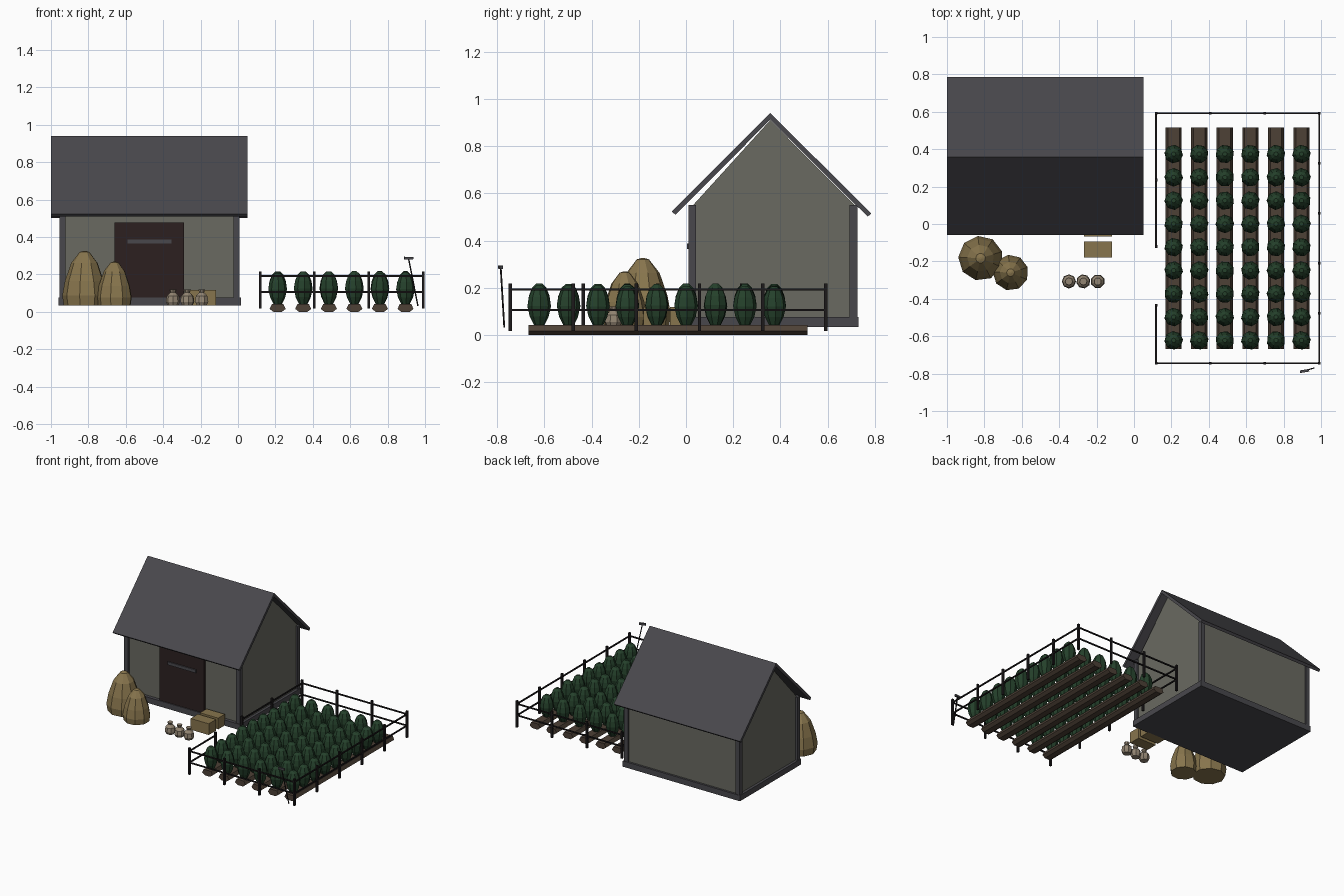
import bpy, bmesh, math, random
from mathutils import Vector, Matrix

if "Cube" in bpy.data.objects:
    bpy.data.objects.remove(bpy.data.objects["Cube"])

random.seed(4)


def material(name, rgb):
    m = bpy.data.materials.new(name)
    m.diffuse_color = (*rgb, 1)
    m.use_nodes = True
    m.node_tree.nodes["Principled BSDF"].inputs["Base Color"].default_value = m.diffuse_color
    return m


SLATE = material("slate grey", (0.066, 0.064, 0.073))
WALL = material("plaster grey", (0.142, 0.144, 0.120))
DOOR = material("dark red brown", (0.025, 0.0145, 0.0145))
HAY = material("straw", (0.245, 0.178, 0.074))
SACK = material("sackcloth", (0.29, 0.235, 0.17))
SOIL = material("soil brown", (0.074, 0.052, 0.037))
LEAF = material("dark green", (0.018, 0.052, 0.024))
IRON = material("near black", (0.012, 0.010, 0.011))


def finish(name, bm, mat):
    bmesh.ops.recalc_face_normals(bm, faces=bm.faces)
    me = bpy.data.meshes.new(name)
    bm.to_mesh(me)
    bm.free()
    me.materials.append(mat)
    ob = bpy.data.objects.new(name, me)
    bpy.context.collection.objects.link(ob)
    return ob


def add_box(bm, x0, x1, y0, y1, z0, z1):
    m = Matrix.Translation(((x0 + x1) / 2, (y0 + y1) / 2, (z0 + z1) / 2))
    bmesh.ops.create_cube(bm, size=1, matrix=m @ Matrix.Diagonal((x1 - x0, y1 - y0, z1 - z0, 1)))


def boxes(name, mat, *dims):
    bm = bmesh.new()
    for d in dims:
        add_box(bm, *d)
    return finish(name, bm, mat)


def add_prism(bm, pts, direction):
    # extrude a closed outline along a direction
    face = bm.faces.new([bm.verts.new(p) for p in pts])
    ext = bmesh.ops.extrude_face_region(bm, geom=[face], use_keep_orig=True)
    verts = [g for g in ext["geom"] if isinstance(g, bmesh.types.BMVert)]
    bmesh.ops.translate(bm, verts=verts, vec=direction)


def add_lathe(bm, x, y, z, profile, sides, turn=0.0):
    # closed faceted solid from (radius, height) pairs
    rings = []
    for r, h in profile:
        rings.append([bm.verts.new((x + r * math.cos(turn + math.tau * k / sides),
                                    y + r * math.sin(turn + math.tau * k / sides), z + h))
                      for k in range(sides)])
    for a, b in zip(rings, rings[1:]):
        for k in range(sides):
            n = (k + 1) % sides
            bm.faces.new((a[k], a[n], b[n], b[k]))
    bm.faces.new(rings[0][::-1])
    bm.faces.new(rings[-1])


def add_bar(bm, a, b, w):
    # square bar between two points
    a, b = Vector(a), Vector(b)
    d = b - a
    m = Matrix.Translation((a + b) / 2) @ d.to_track_quat('Z', 'Y').to_matrix().to_4x4()
    bmesh.ops.create_cube(bm, size=1, matrix=m @ Matrix.Diagonal((w, w, d.length, 1)))


# House body with gable ends
bm = bmesh.new()
outline = [(0.03, 0.05), (0.715, 0.05), (0.715, 0.55), (0.357, 0.91), (0.03, 0.55)]
add_prism(bm, [(-0.94, y, z) for y, z in outline], (0.935, 0, 0))
finish("house_walls", bm, WALL)

# Roof: one folded slab
bm = bmesh.new()
outline = [(-0.06, 0.523), (0.357, 0.94), (0.785, 0.515), (0.77, 0.501), (0.357, 0.912), (-0.045, 0.509)]
add_prism(bm, [(-1.0, y, z) for y, z in outline], (1.052, 0, 0))
finish("roof", bm, SLATE)

# Foundation and corner posts
boxes("foundation", SLATE, (-0.96, 0.015, 0.005, 0.73, 0.034, 0.077))
boxes("corner_posts", SLATE, *[(x, x + 0.034, y, y + 0.033, 0.05, 0.55)
                               for x in (-0.955, -0.025) for y in (0.01, 0.693)])

# Door and its crossbar
boxes("door", DOOR, (-0.66, -0.29, 0.012, 0.04, 0.075, 0.477))
boxes("door_bar", SLATE, (-0.59, -0.355, 0.004, 0.014, 0.365, 0.388))

# Haystacks
for name, x, y, r, h in (("large_haystack", -0.82, -0.183, 0.12, 0.292),
                         ("small_haystack", -0.66, -0.26, 0.096, 0.235)):
    bm = bmesh.new()
    add_lathe(bm, x, y, 0.034,
              [(0.93 * r, 0), (r, 0.18 * h), (0.88 * r, 0.45 * h), (0.6 * r, 0.78 * h),
               (0.22 * r, 0.98 * h), (0.05 * r, h)], 9, 0.3)
    finish(name, bm, HAY)

# Straw bales
boxes("straw_bales", HAY, (-0.268, -0.117, -0.18, -0.093, 0.034, 0.118),
      (-0.268, -0.117, -0.068, 0.01, 0.034, 0.118))

# Sacks with tied necks
bm = bmesh.new()
for i in range(3):
    add_lathe(bm, -0.348 + 0.077 * i, -0.307, 0.034,
              [(0.028, 0), (0.038, 0.02), (0.034, 0.05), (0.014, 0.07), (0.02, 0.086)], 8, 0.2 * i)
finish("sacks", bm, SACK)

# Soil beds and crops
beds = [0.212 + 0.1367 * i for i in range(6)]
bm = bmesh.new()
section = [(-0.022, 0.0), (0.022, 0.0), (0.043, 0.016), (0.03, 0.043), (-0.03, 0.043), (-0.043, 0.016)]
for x in beds:
    add_prism(bm, [(x + dx, -0.667, z) for dx, z in section], (0, 1.182, 0))
finish("soil_beds", bm, SOIL)

bm = bmesh.new()
crop = [(0.022, 0), (0.04, 0.038), (0.05, 0.085), (0.044, 0.125), (0.03, 0.16), (0.012, 0.177)]
for i, x in enumerate(beds):
    for j in range(9):
        s = random.uniform(0.92, 1.0)
        add_lathe(bm, x, -0.622 + 0.1245 * j, 0.041,
                  [(r, h * s) for r, h in crop], 8, random.uniform(0, 0.8))
finish("crops", bm, LEAF)

# Fence posts, rails, and a gap for the gate on the left
X0, X1, Y0, Y1 = 0.118, 0.99, -0.745, 0.592
posts = [(X0 + (X1 - X0) * i / 3, y) for i in range(4) for y in (Y0, Y1)]
posts += [(X1, Y0 + (Y1 - Y0) * i / 5) for i in range(1, 5)]
posts += [(X0, y) for y in (0.235, -0.12, -0.435)]
boxes("fence_posts", IRON, *[(x - 0.007, x + 0.007, y - 0.007, y + 0.007, 0.017, 0.217) for x, y in posts])
bm = bmesh.new()
for z in (0.192, 0.106):
    for a, b in (((X0, Y0), (X1, Y0)), ((X0, Y1), (X1, Y1)), ((X1, Y0), (X1, Y1)),
                 ((X0, Y0), (X0, -0.435)), ((X0, -0.12), (X0, Y1))):
        add_bar(bm, (*a, z), (*b, z), 0.009)
finish("fence_rails", bm, IRON)

# Hoe leaning on the fence
bm = bmesh.new()
add_bar(bm, (0.962, -0.77, 0.032), (0.912, -0.785, 0.285), 0.006)
finish("hoe_handle", bm, IRON)
bm = bmesh.new()
add_bar(bm, (0.888, -0.79, 0.288), (0.936, -0.782, 0.286), 0.014)
finish("hoe_head", bm, SLATE)
